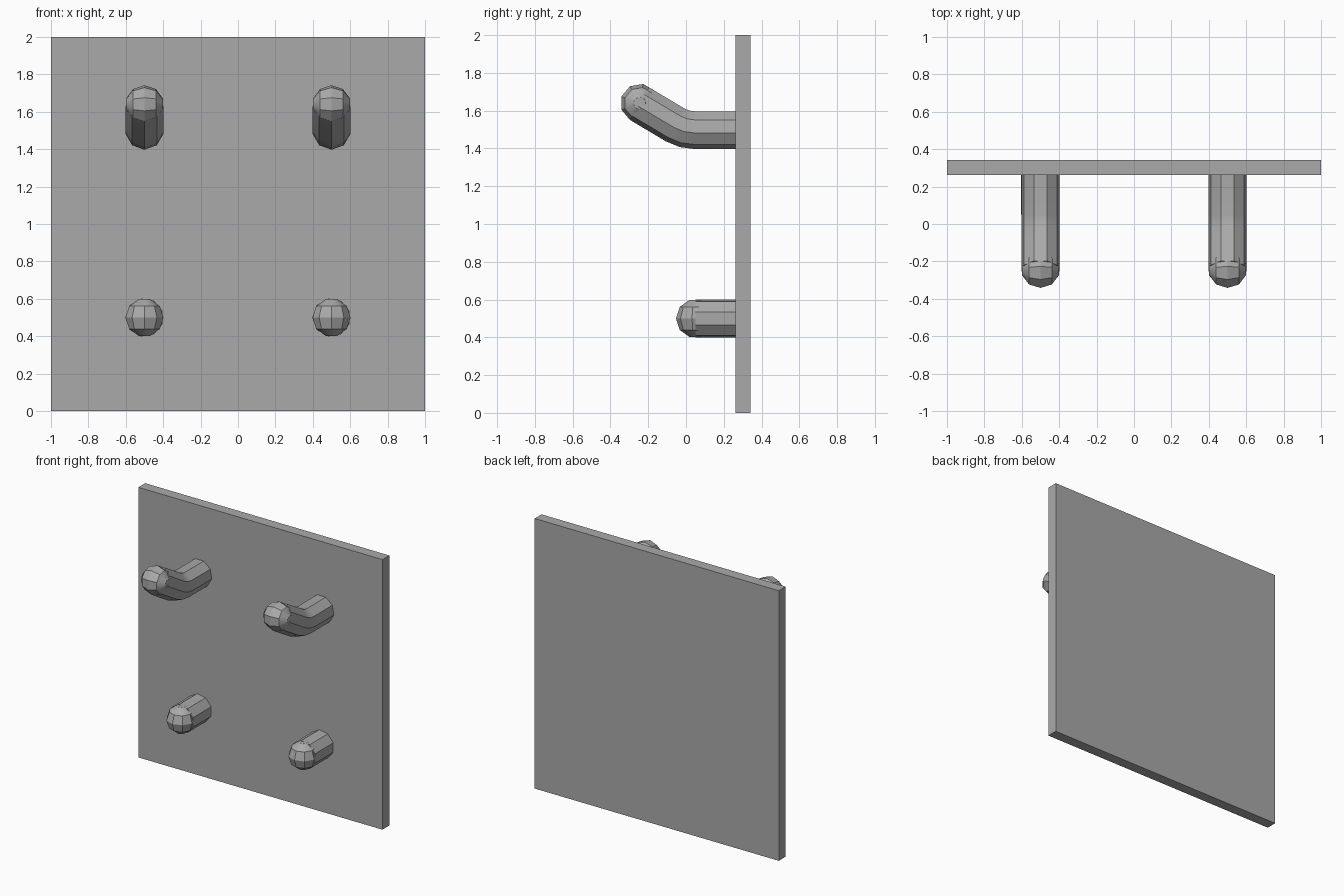
import bpy, bmesh
from math import sin, cos, radians, pi
from mathutils import Vector, Matrix

SIDES = 9
R = 0.103
PLATE_Y, PLATE_T = 0.302, 0.08
FRONT = PLATE_Y - PLATE_T / 2

if "Cube" in bpy.data.objects:
    bpy.data.objects.remove(bpy.data.objects["Cube"])

grey = bpy.data.materials.new("plain_grey")
grey.use_nodes = True
GREY = (0.4, 0.4, 0.4, 1)
grey.diffuse_color = GREY
grey.node_tree.nodes["Principled BSDF"].inputs["Base Color"].default_value = GREY


def finish(bm, name):
    bmesh.ops.recalc_face_normals(bm, faces=bm.faces)
    mesh = bpy.data.meshes.new(name)
    bm.to_mesh(mesh)
    bm.free()
    mesh.materials.append(grey)
    ob = bpy.data.objects.new(name, mesh)
    bpy.context.scene.collection.objects.link(ob)
    bpy.ops.object.select_all(action='DESELECT')
    ob.select_set(True)
    bpy.context.view_layer.objects.active = ob
    bpy.ops.object.shade_smooth_by_angle(angle=radians(25))
    return ob


def loft(name, rings):
    """Skin a list of closed rings and cap both ends."""
    bm = bmesh.new()
    loops = [[bm.verts.new(p) for p in ring] for ring in rings]
    for a, b in zip(loops, loops[1:]):
        for i in range(SIDES):
            j = (i + 1) % SIDES
            bm.faces.new((a[i], a[j], b[j], b[i]))
    bm.faces.new(loops[0])
    bm.faces.new(loops[-1])
    return finish(bm, name)


def steps():
    return [2 * pi * i / SIDES for i in range(SIDES)]


def rod(name, x, path, start):
    """Sweep a nine-sided section along (y, z, upward tilt) stations."""
    rings = []
    for y, z, tilt in path:
        up = Vector((0, sin(tilt), cos(tilt)))
        side = Vector((1, 0, 0))
        rings.append([Vector((x, y, z)) + R * (side * cos(start + a) + up * sin(start + a))
                      for a in steps()])
    loft(name, rings)


def ball(name, centre, turn):
    """Faceted ball with five latitude rings and small flat poles."""
    rings = []
    for k in range(5):
        lat = pi * (k + 0.5) / 5
        rings.append([Vector(centre) + turn @ Vector((R * sin(lat) * cos(a), R * sin(lat) * sin(a),
                                                      R * cos(lat))) for a in steps()])
    loft(name, rings)


# Backing plate
bm = bmesh.new()
bmesh.ops.create_cube(bm, size=1, matrix=Matrix.Translation((0, PLATE_Y, 1))
                      @ Matrix.Diagonal((2, PLATE_T, 2, 1)))
finish(bm, "back_plate")

# Hook path: straight, thirty-degree bend, then a rising arm
BEND_Y, BEND_R, HOOK_Z = 0.045, 0.2, 1.5
path = [(FRONT, HOOK_Z, 0)]
for t in (0, radians(15), radians(30)):
    path.append((BEND_Y - BEND_R * sin(t), HOOK_Z + BEND_R * (1 - cos(t)), t))
TIP = (-0.245, 1.64)
path.append((*TIP, radians(30)))

for side, x in (("left", 0.5), ("right", -0.5)):
    # Upper hooks, ball poles pointing sideways
    rod(f"hook_{side}", x, path, -pi / 2)
    ball(f"hook_tip_{side}", (x, *TIP), Matrix.Rotation(pi / 2, 3, 'Z') @ Matrix.Rotation(pi / 2, 3, 'X'))
    # Lower straight pegs, ball poles upright
    rod(f"peg_{side}", x, [(FRONT, 0.5, 0), (0.05, 0.5, 0)], pi)
    ball(f"peg_tip_{side}", (x, 0.05, 0.5), Matrix.Rotation(-pi / 2, 3, 'Z'))
